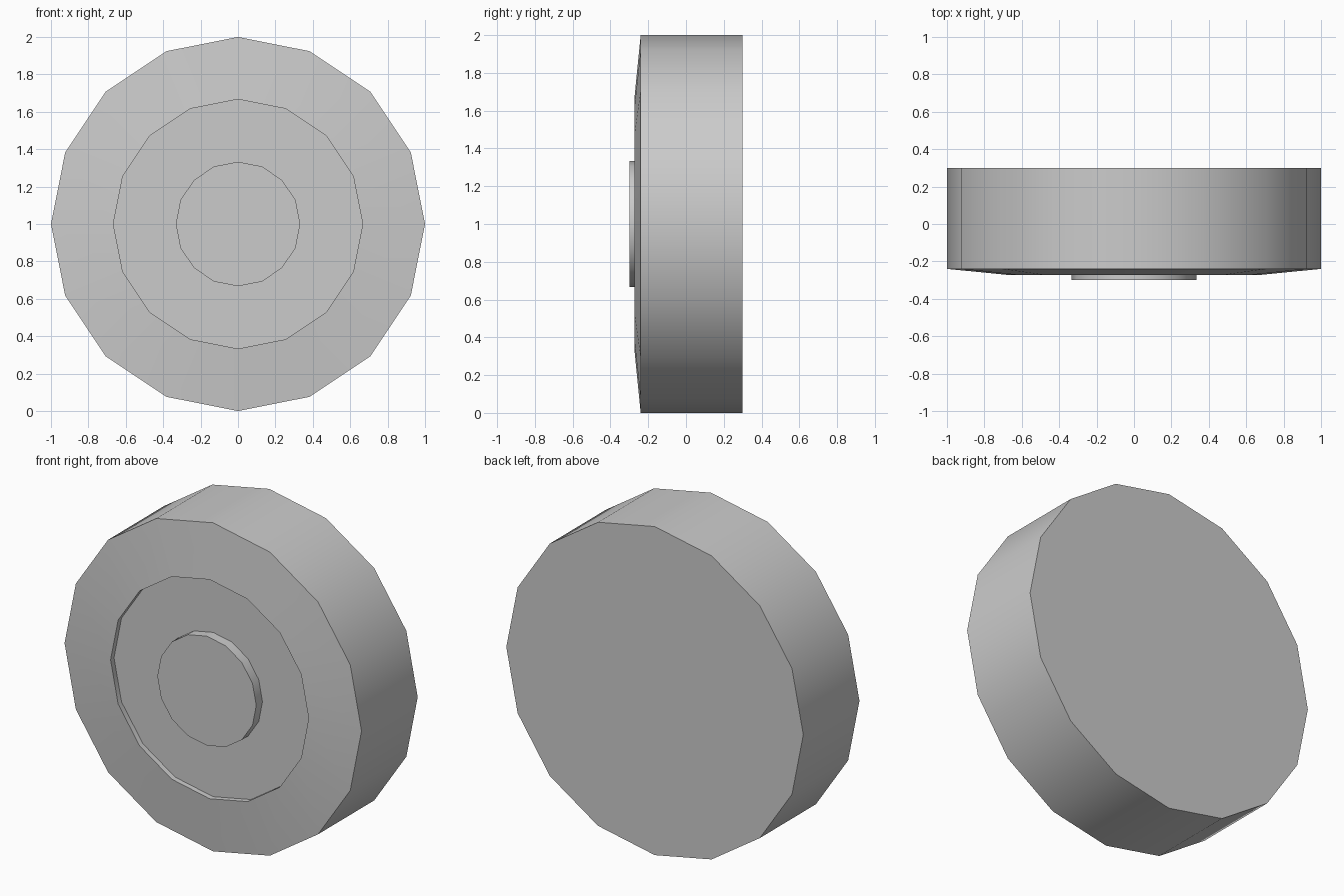
import bpy, bmesh
from math import cos, sin, tau

if "Cube" in bpy.data.objects:
    bpy.data.objects.remove(bpy.data.objects["Cube"])

SIDES = 16
CENTRE_Z = 1.0


def lathe(name, profile):
    """Revolve (radius, y) points around the wheel axle; cap both ends."""
    bm = bmesh.new()
    rings = [[bm.verts.new((r * cos(tau * i / SIDES), y, CENTRE_Z + r * sin(tau * i / SIDES)))
              for i in range(SIDES)] for r, y in profile]
    for a, b in zip(rings, rings[1:]):
        for i in range(SIDES):
            j = (i + 1) % SIDES
            bm.faces.new((a[i], a[j], b[j], b[i]))
    bm.faces.new(rings[0])
    bm.faces.new(rings[-1])
    bmesh.ops.recalc_face_normals(bm, faces=bm.faces[:])
    mesh = bpy.data.meshes.new(name)
    bm.to_mesh(mesh)
    bm.free()
    obj = bpy.data.objects.new(name, mesh)
    bpy.context.collection.objects.link(obj)
    # smooth around the axle, crisp at tread, lip and caps
    mesh.shade_smooth()
    mesh.set_sharp_from_angle(angle=0.5)
    return obj


# Tyre: flat back, straight tread, sloped sidewall, shallow recess and hub in one skin
lathe("wheel", [
    (1.0, 0.30),      # back edge
    (1.0, -0.24),     # front tread edge
    (0.667, -0.273),  # raised sidewall lip
    (0.667, -0.24),   # recess floor
    (0.333, -0.24),   # hub base
    (0.333, -0.30),   # hub face
])
